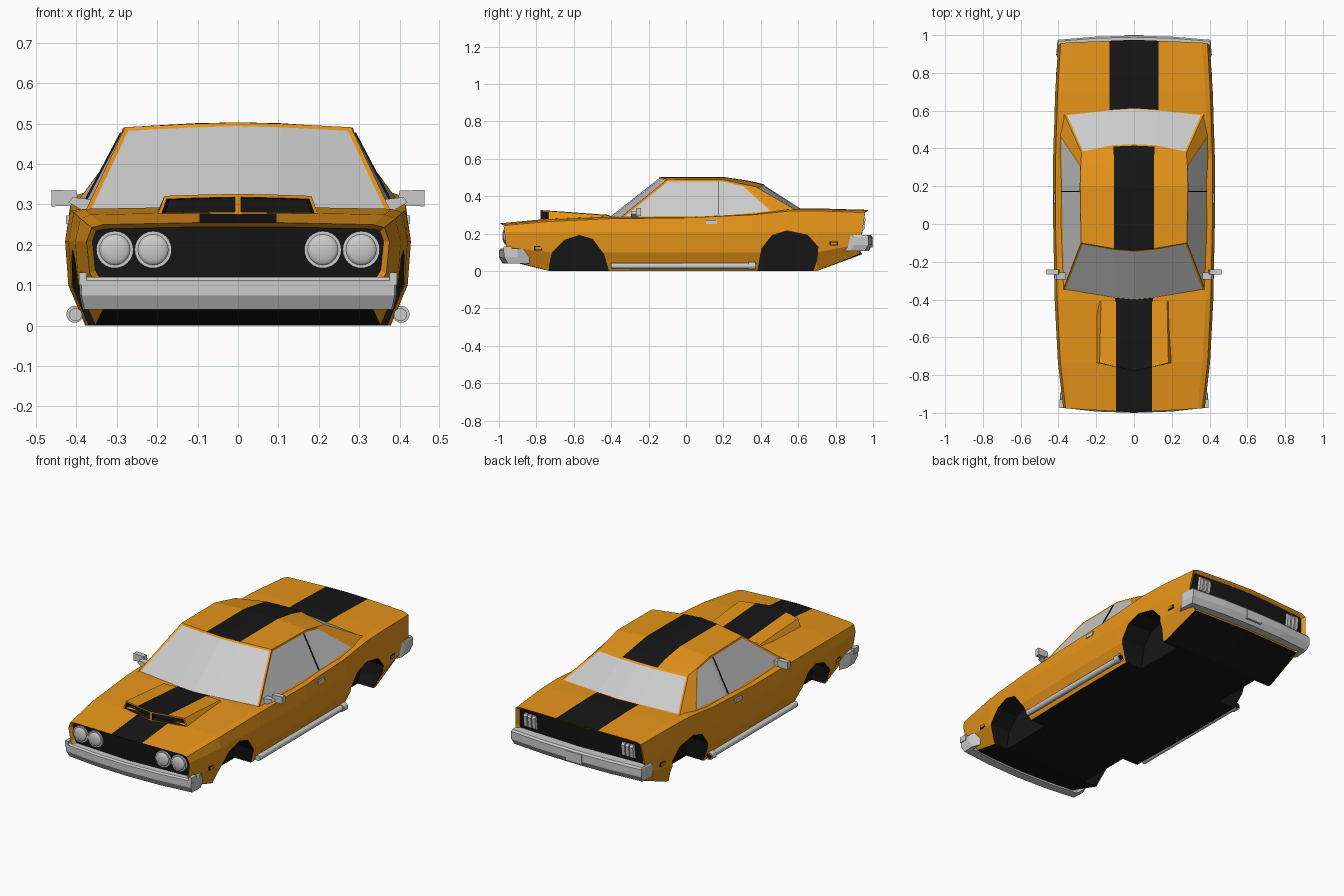
import bpy, bmesh, math
from mathutils import Matrix, Vector

if "Cube" in bpy.data.objects:
    bpy.data.objects.remove(bpy.data.objects["Cube"])


def material(name, rgb):
    m = bpy.data.materials.new(name)
    m.diffuse_color = (*rgb, 1)
    m.use_nodes = True
    m.node_tree.nodes["Principled BSDF"].inputs["Base Color"].default_value = m.diffuse_color
    return m


ORANGE = material("orange_paint", (0.8, 0.3, 0.01))
BLACK = material("black_paint", (0.008, 0.008, 0.008))
GLASS = material("grey_glass", (0.6, 0.6, 0.6))


def finish(name, bm, *mats):
    me = bpy.data.meshes.new(name)
    bm.to_mesh(me)
    bm.free()
    for m in mats:
        if m:
            me.materials.append(m)
    ob = bpy.data.objects.new(name, me)
    bpy.context.collection.objects.link(ob)
    return ob


def loft(bm, rings, closed=True):
    """Quads between rings; returns verts and faces by [row][column]."""
    vs = [[bm.verts.new(p) for p in r] for r in rings]
    n = len(rings[0])
    fs = [[bm.faces.new((a[j], a[(j + 1) % n], b[(j + 1) % n], b[j]))
           for j in range(n if closed else n - 1)] for a, b in zip(vs, vs[1:])]
    return vs, fs


def recess(bm, faces, thickness, depth, mat):
    bm.normal_update()
    bmesh.ops.inset_region(bm, faces=faces, thickness=thickness, depth=depth,
                           use_even_offset=True, use_boundary=True)
    for f in faces:
        f.material_index = mat


def prism(name, pts, a, b, mat=None, axis='x', side=1):
    """Extrude a (y,z) outline along x, or an (x,z) outline along y."""
    def P(p, t):
        return (side * t, p[0], p[1]) if axis == 'x' else (side * p[0], t, p[1])
    bm = bmesh.new()
    vs, _ = loft(bm, [[P(p, t) for p in pts] for t in (a, b)])
    for v in vs:
        bm.faces.new(v)
    bmesh.ops.recalc_face_normals(bm, faces=bm.faces)
    return finish(name, bm, mat)


def box(name, x, y, z, mat=None, side=1):
    return prism(name, [(y[0], z[0]), (y[1], z[0]), (y[1], z[1]), (y[0], z[1])], *x, mat, 'x', side)


def rod(name, x, z, y0, y1, r, mat=None, seg=16):
    bm = bmesh.new()
    M = Matrix.Translation((x, (y0 + y1) / 2, z)) @ Matrix.Rotation(math.pi / 2, 4, 'X')
    bmesh.ops.create_cone(bm, cap_ends=True, segments=seg, radius1=r, radius2=r, depth=abs(y1 - y0), matrix=M)
    return smooth(finish(name, bm, mat))


def smooth(ob):
    bpy.ops.object.select_all(action='DESELECT')
    ob.select_set(True)
    bpy.context.view_layer.objects.active = ob
    bpy.ops.object.shade_smooth_by_angle(angle=math.radians(40))
    return ob


# Lower body: sections (y, bottom z, half width, shoulder z, deck z, stripe half width)
SECTIONS = [(-0.98, .06, .375, .243, .255, .095), (-0.73, 0, .403, .265, .28, .095),
            (-0.40, 0, .42, .28, .294, .1), (0, 0, .428, .285, .29, .1),
            (0.35, 0, .428, .30, .308, .12), (0.55, 0, .422, .32, .334, .13),
            (0.70, 0, .417, .322, .335, .13), (0.95, .09, .402, .312, .327, .13)]


def section(y, zb, w, zs, zd, s):
    half = [(0, zb), (w - .05, zb), (w - .008, zb + .5 * (.2 - zb)), (w, .208), (w - .013, zs),
            (w - .04, zd - .005), (s, zd), (0, zd)]
    ring = half + [(-x, z) for x, z in half[6:0:-1]]
    if y < -.9:      # pointed, leaning nose
        return [(x, -.997 + .055 * abs(x) + .12 * (zd - z), z) for x, z in ring]
    if y > .9:       # pointed, leaning tail
        return [(x, .975 - .04 * abs(x) - .14 * (zd - z), z) for x, z in ring]
    return [(x, y, z) for x, z in ring]


bm = bmesh.new()
vs, fs = loft(bm, [section(*s) for s in SECTIONS])
for row in fs:
    for j in (0, 13, 6, 7):
        row[j].material_index = 1
caps = [[bm.faces.new(v[:8]), bm.faces.new(v[7:] + v[:1])] for v in (vs[0], vs[-1])]
bmesh.ops.recalc_face_normals(bm, faces=bm.faces)
recess(bm, caps[0], .013, -.02, 1)
recess(bm, caps[1], .018, -.015, 1)
body = finish("lower_body", bm, ORANGE, BLACK)

# Wheel wells cut from the body
FRONT_ARCH = [(-.735, -.05), (-.73, .03), (-.715, .1), (-.65, .165), (-.57, .19), (-.5, .17), (-.44, .09), (-.4, -.05)]
REAR_ARCH = [(.375, -.05), (.405, .12), (.46, .19), (.54, .215), (.65, .192), (.705, .13), (.7, .06), (.66, -.05)]
for arch in (FRONT_ARCH, REAR_ARCH):
    for side in (1, -1):
        cutter = prism("wheel_well_cutter", arch, .27, .5, BLACK, 'x', side)
        cutter.hide_render = True
        mod = body.modifiers.new("wheel_well", 'BOOLEAN')
        mod.operation, mod.solver, mod.object = 'DIFFERENCE', 'EXACT', cutter
        mod.material_mode = 'TRANSFER'
        bpy.context.view_layer.objects.active = body
        bpy.ops.object.modifier_apply(modifier=mod.name)
        bpy.data.objects.remove(cutter)

# Cabin: rows of centre, stripe edge and roof edge, mirrored; then sides
ROWS = [((0, -.41, .29), (.1, -.4, .29), (.378, -.355, .283)),
        ((0, -.14, .503), (.105, -.13, .5), (.28, -.1, .491)),
        ((0, .2, .503), (.105, .2, .501), (.285, .2, .489)),
        ((0, .34, .482), (.105, .335, .48), (.282, .31, .464)),
        ((0, .415, .464), (.11, .41, .462), (.277, .375, .45)),
        ((0, .62, .332), (.13, .612, .332), (.37, .585, .328))]
bm = bmesh.new()
vs, fs = loft(bm, [[(-x, y, z) for x, y, z in r[:0:-1]] + list(r) for r in ROWS], False)
for row in fs[1:4]:
    row[1].material_index = row[2].material_index = 1
side_glass = []
for s, c in ((1, 4), (-1, 0)):
    B, C = bm.verts.new((s * .39, .2, .288)), bm.verts.new((s * .392, .475, .315))
    side_glass.append([bm.faces.new((vs[0][c], B, vs[2][c], vs[1][c])),
                       bm.faces.new((B, C, vs[3][c], vs[2][c]))])
    bm.faces.new((C, vs[5][c], vs[4][c], vs[3][c]))
bmesh.ops.recalc_face_normals(bm, faces=bm.faces)
if fs[2][1].normal.z < 0:
    bmesh.ops.reverse_faces(bm, faces=bm.faces)
for faces in (fs[0], fs[4], *side_glass):
    recess(bm, faces, .011, -.003, 2)
finish("cabin", bm, ORANGE, BLACK, GLASS)

# Hood scoop with two mouths
bm = bmesh.new()
front = [(.2, -.735, .27), (.182, -.735, .321), (.095, -.757, .324), (0, -.778, .326)]
back = [(.2, -.41, .28), (.175, -.41, .297), (.095, -.41, .3), (0, -.41, .3)]
full = [h + [(-x, y, z) for x, y, z in h[2::-1]] for h in (front, back)]
vs, fs = loft(bm, full, False)
low = bm.verts.new((0, -.778, .274))
mouths = [bm.faces.new(vs[0][:4] + [low]), bm.faces.new(vs[0][3:] + [low])]
fs[0][2].material_index = fs[0][3].material_index = 1
bmesh.ops.recalc_face_normals(bm, faces=bm.faces)
if fs[0][2].normal.z < 0:
    bmesh.ops.reverse_faces(bm, faces=bm.faces)
for f in mouths:
    recess(bm, [f], .008, 0, 1)
    recess(bm, [f], .001, -.03, 1)
finish("hood_scoop", bm, ORANGE, BLACK)


# Wrap-around bumpers
def bumper(name, path, profile):
    path = path + [(-x, y) for x, y in path[-2::-1]]
    bm = bmesh.new()
    vs, _ = loft(bm, [[(x * (1 - d), y * (1 - d), z) for d, z in profile] for x, y in path])
    bm.faces.new(vs[0])
    bm.faces.new(vs[-1])
    bmesh.ops.recalc_face_normals(bm, faces=bm.faces)
    finish(name, bm)


bumper("front_bumper", [(.392, -.9), (.388, -.972), (.2, -.993), (0, -1)],
       [(.07, .12), (.008, .12), (0, .112), (0, .075), (.02, .04), (.07, .04)])
bumper("rear_bumper", [(.412, .895), (.405, .975), (.2, .992), (0, .997)],
       [(.07, .192), (.008, .192), (0, .182), (0, .14), (.02, .107), (.07, .107)])
box("rear_plate", (-.05, .05), (.97, 1.0), (.125, .18))

for side in (1, -1):
    # Headlights: rim and domed lens
    for x in (.305, .21):
        y = -.982 + .055 * x
        rod("headlight_rim", side * x, .188, y + .03, y, .046, None, 24)
        bm = bmesh.new()
        bmesh.ops.create_uvsphere(bm, u_segments=20, v_segments=10, radius=.038,
                                  matrix=Matrix.Translation((side * x, y, .188)) @ Matrix.Diagonal((1, .3, 1, 1)))
        smooth(finish("headlight_lens", bm))
    # Tail light bars
    for x in (.278, .304, .330):
        prism("tail_light", [(.925, .215), (.945, .215), (.953, .225), (.96, .28), (.952, .293), (.925, .293)],
              x - .01, x + .01, None, 'x', side)
    # Bumper corner tips
    box("front_bumper_tip", (.375, .394), (-.975, -.93), (.1, .132), None, side)
    # Side pipes
    rod("side_pipe", side * .402, .027, -.4, .35, .016)
    rod("pipe_tip", side * .404, .028, .335, .372, .021)
    rod("pipe_hole", side * .404, .028, .36, .373, .015, BLACK)
    # Door mirrors
    prism("mirror_head", [(.395, .308), (.415, .297), (.462, .295), (.462, .336), (.4, .334)],
          -.268, -.24, None, 'y', side)
    prism("mirror_stem", [(.36, .285), (.385, .285), (.42, .305), (.41, .318), (.36, .312)],
          -.295, -.258, None, 'y', side)
    # Door handles, side markers, window divider
    box("door_handle", (.405, .426), (.108, .165), (.252, .272), None, side)
    for y, z, x in ((-.79, .122, .391), (.79, .147, .409)):
        box("marker_frame", (x - .03, x), (y - .022, y + .022), (z - .011, z + .011), BLACK, side)
        box("marker_lens", (x - .03, x + .003), (y - .015, y + .015), (z - .006, z + .006), ORANGE, side)
    prism("window_divider", [(.378, .3), (.386, .3), (.292, .478), (.284, .478)], .17, .174, BLACK, 'y', side)
